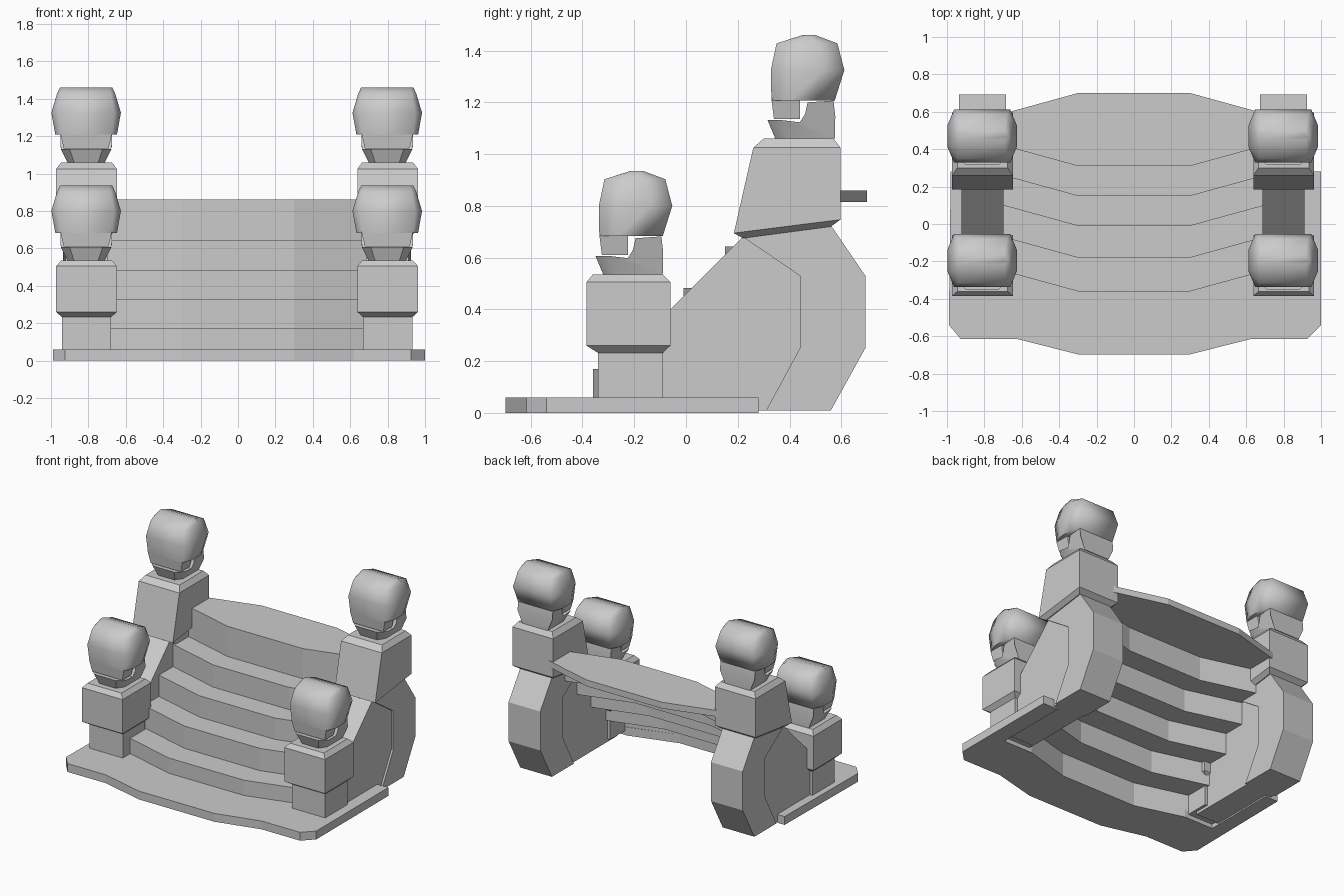
import bpy, bmesh, math

cube = bpy.data.objects.get("Cube")
if cube:
    bpy.data.objects.remove(cube, do_unlink=True)

stone = bpy.data.materials.new("grey_stone")
stone.use_nodes = True
GREY = (0.6, 0.6, 0.6, 1)
stone.diffuse_color = GREY
stone.node_tree.nodes["Principled BSDF"].inputs["Base Color"].default_value = GREY


def loft(name, rings, closed=True, smooth=None):
    """Skin a list of equal-length rings; open lofts become an upward-facing sheet."""
    bm = bmesh.new()
    rows = [[bm.verts.new(p) for p in ring] for ring in rings]
    n = len(rows[0])
    for a, b in zip(rows, rows[1:]):
        for i in range(n if closed else n - 1):
            j = (i + 1) % n
            bm.faces.new((a[i], a[j], b[j], b[i]))
    if closed:
        bm.faces.new(rows[0])
        bm.faces.new(rows[-1])
    bmesh.ops.recalc_face_normals(bm, faces=bm.faces)
    if not closed and sum(f.normal.z for f in bm.faces) < 0:
        bmesh.ops.reverse_faces(bm, faces=bm.faces)
    mesh = bpy.data.meshes.new(name)
    bm.to_mesh(mesh)
    bm.free()
    mesh.materials.append(stone)
    obj = bpy.data.objects.new(name, mesh)
    bpy.context.collection.objects.link(obj)
    if smooth:
        bpy.ops.object.select_all(action='DESELECT')
        obj.select_set(True)
        bpy.context.view_layer.objects.active = obj
        bpy.ops.object.shade_smooth_by_angle(angle=math.radians(smooth))
    return obj


def plate(name, outline, z0, z1):
    return loft(name, [[(x, y, z) for x, y in outline] for z in (z0, z1)])


def side_prism(name, cx, profile, half):
    """Extrude a (y, z) profile across x."""
    return loft(name, [[(cx + s * half, y, z) for y, z in profile] for s in (-1, 1)])


def block(name, cx, levels):
    """Stack of rectangles: half width, front y and z, back y and z."""
    return loft(name, [[(cx - w, y0, z0), (cx + w, y0, z0), (cx + w, y1, z1), (cx - w, y1, z1)]
                       for w, y0, z0, y1, z1 in levels])


def bowed(y, sign=1, w=0.7):
    """Edge line that bulges in the middle."""
    return [(-w, y + sign * 0.11), (-0.3, y), (0.3, y), (w, y + sign * 0.11)]


# Base slab: bowed front, cut corners, narrow arms running back outside the walls
front = [(-0.99, -0.54), (-0.925, -0.616), (-0.62, -0.616), (-0.3, -0.697)]
right = [(0.3, -0.697), (0.62, -0.616), (0.925, -0.616), (1.0, -0.54)]
inner = [(0.88, 0.28), (0.88, -0.26), (0.65, -0.26), (0.3, -0.36)]
plate("base_slab", front + right + [(1.0, 0.28)] + inner
      + [(-x, y) for x, y in reversed(inner)] + [(-0.98, 0.28)], 0, 0.06)

# Bowed stair sheet and top landing
risers = [-0.36, -0.18, -0.01, 0.15, 0.31]
heights = [0.05, 0.17, 0.33, 0.483, 0.643, 0.83]
rows = []
for i, y in enumerate(risers):
    for z in heights[i:i + 2]:
        rows.append([(px, py, z) for px, py in bowed(y)])
loft("stairs", rows, closed=False)
plate("top_landing", bowed(0.31) + bowed(0.70, -1)[::-1], 0.815, 0.86)

WALL = [(-0.2, 0.01), (-0.2, 0.26), (-0.06, 0.4), (0.22, 0.68), (0.5, 0.69), (0.5, 0.2), (0.31, 0.01)]
BUTTRESS = [(0.22, 0.68), (0.44, 0.53), (0.44, 0.25), (0.31, 0.01),
            (0.56, 0.01), (0.693, 0.25), (0.693, 0.53), (0.56, 0.725)]
JAW = [(-0.32, 0.535), (-0.09, 0.535), (-0.088, 0.62), (-0.095, 0.682), (-0.195, 0.675),
       (-0.205, 0.63), (-0.225, 0.598), (-0.35, 0.607)]
# Cranium levels: z, front y, back y, half width, corner width
SKULL = [(0.683, -0.335, -0.09, 0.165, 0.135), (0.80, -0.337, -0.053, 0.186, 0.15),
         (0.903, -0.315, -0.08, 0.155, 0.13), (0.935, -0.215, -0.165, 0.14, 0.12)]


def carved_head(name, cx, dy, dz):
    # Rounded cranium
    rings = []
    for z, f, b, w, c in SKULL:
        m, d = (f + b) / 2, (b - f) * 0.2
        half = [(c, f), (w, m - d), (w, m + d), (c, b)]
        pts = half + [(-x, y) for x, y in reversed(half)]
        rings.append([(cx + x, y, z) for x, y in pts])
    cranium = loft(name + "_cranium", rings, smooth=78)
    # Upper teeth block
    teeth = block(name + "_upper_jaw", cx, [(0.12, -0.325, 0.61, -0.225, 0.61),
                                            (0.138, -0.335, 0.69, -0.225, 0.69)])
    # Lower jaw: chin corners swept back, sides narrowing downward
    slices = []
    for s, sweep in ((-1, 0.05), (-0.65, 0), (0.65, 0), (1, 0.05)):
        slices.append([(cx + s * min(0.138, 0.1 + (z - 0.535) * 0.5),
                        y + (sweep if y < -0.3 else 0), z) for y, z in JAW])
    jaw = loft(name + "_lower_jaw", slices, smooth=40)
    for part in (cranium, teeth, jaw):
        part.location = (0, dy, dz)


for side, cx in (("left", 0.80), ("right", -0.81)):
    # Side wall and curved rear buttress
    side_prism(side + "_wall", cx, WALL, 0.112)
    side_prism(side + "_buttress", cx, BUTTRESS, 0.126)
    # Front pedestal
    block(side + "_front_plinth", cx, [(0.132, -0.34, 0.03, -0.09, 0.03),
                                       (0.132, -0.34, 0.25, -0.09, 0.25)])
    block(side + "_front_pedestal", cx, [(0.132, -0.34, 0.232, -0.09, 0.232),
                                         (0.162, -0.385, 0.26, -0.06, 0.26),
                                         (0.162, -0.385, 0.505, -0.06, 0.505),
                                         (0.135, -0.36, 0.535, -0.09, 0.535)])
    # Rear pedestal with sloping underside
    block(side + "_rear_pedestal", cx, [(0.132, 0.22, 0.675, 0.56, 0.72),
                                        (0.162, 0.185, 0.695, 0.597, 0.747),
                                        (0.162, 0.26, 1.025, 0.597, 1.025),
                                        (0.135, 0.30, 1.06, 0.57, 1.06)])
    carved_head(side + "_front_head", cx - 0.002, 0, 0)
    carved_head(side + "_rear_head", cx - 0.002, 0.665, 0.525)
